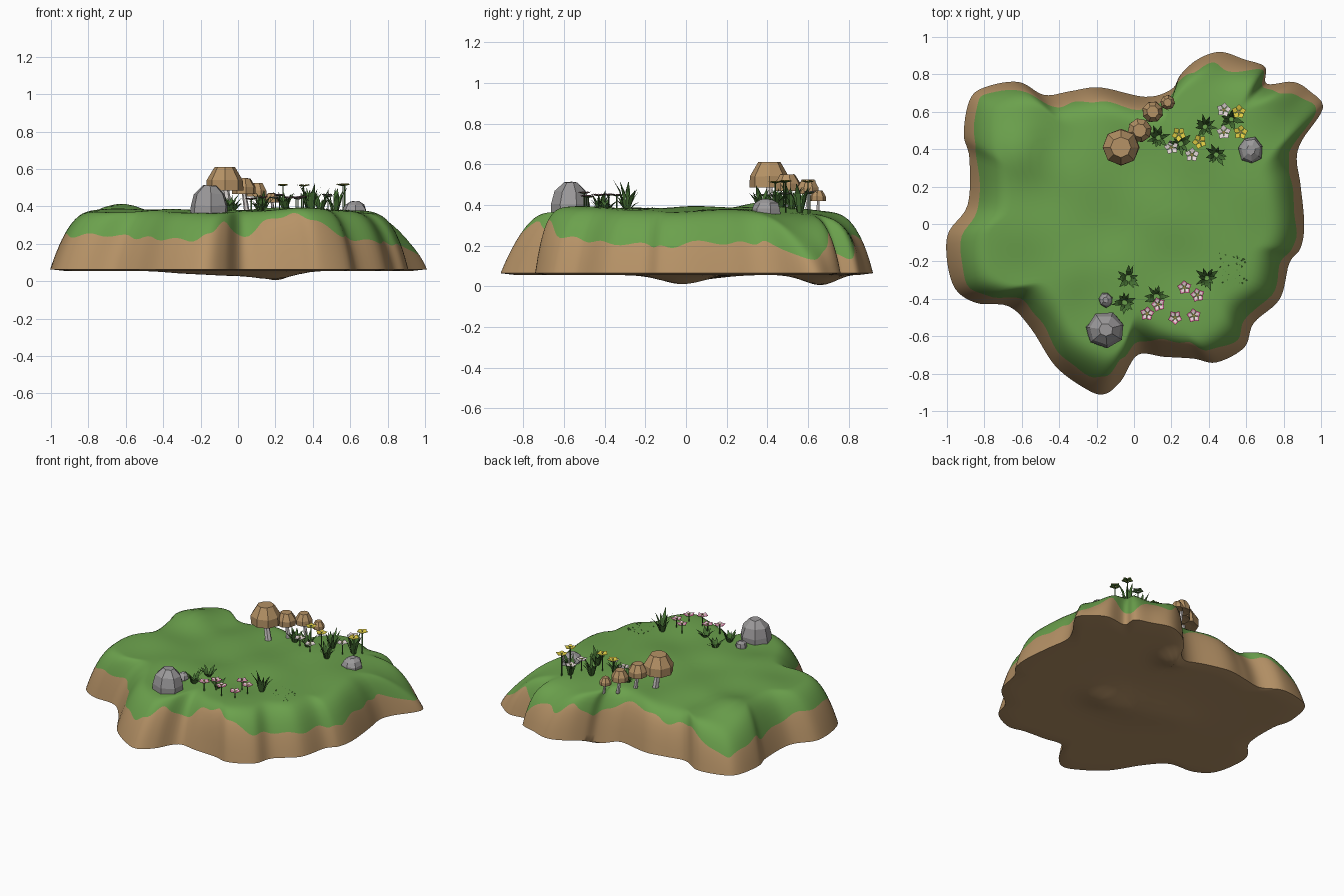
import bpy, bmesh, math, random
from mathutils import Vector

random.seed(4)
if "Cube" in bpy.data.objects:
    bpy.data.objects.remove(bpy.data.objects["Cube"])


def material(name, *rgb):
    m = bpy.data.materials.new(name)
    m.use_nodes = True
    m.diffuse_color = (*rgb, 1)
    bsdf = m.node_tree.nodes["Principled BSDF"]
    bsdf.inputs["Base Color"].default_value = (*rgb, 1)
    bsdf.inputs["Roughness"].default_value = 0.9
    return m


grass = material("grass green", .147, .355, .073)
earth = material("earth brown", .47, .29, .135)
cap_tan = material("mushroom tan", .46, .285, .13)
pale = material("pale stem", .68, .64, .63)
stone = material("stone grey", .33, .32, .325)
leaf = material("leaf green", .06, .16, .033)
pink = material("petal pink", .7, .18, .36)
yellow = material("petal yellow", .76, .62, .06)
white = material("petal white", .82, .72, .72)
amber = material("flower centre", .26, .23, .06)


def build(name, verts, faces, mats, index=None, closed=False):
    me = bpy.data.meshes.new(name)
    me.from_pydata(verts, [], faces)
    for m in mats:
        me.materials.append(m)
    if index:
        for p, i in zip(me.polygons, index):
            p.material_index = i
    if closed:
        bm = bmesh.new()
        bm.from_mesh(me)
        bmesh.ops.recalc_face_normals(bm, faces=bm.faces)
        bm.to_mesh(me)
        bm.free()
    ob = bpy.data.objects.new(name, me)
    bpy.context.collection.objects.link(ob)
    return ob


# Ground height: a plateau with soft mounds and sagging corners (x, y, rise, spread)
MOUNDS = [(-.62, .38, .045, .11), (-.62, -.05, .018, .12), (-.35, -.3, .015, .1),
          (-.1, -.2, .012, .1), (.3, .05, .022, .15), (.35, -.45, .02, .16), (.3, .42, .015, .18),
          (-.43, .42, -.018, .09), (.97, .63, -.17, .16), (.5, .9, -.12, .12),
          (-.87, .66, -.06, .14), (-.3, .72, -.03, .12), (-.18, -.9, -.06, .13)]
# Sagging spots of the base
PITS = [(.2, -.02, .04, .1), (-.05, .02, .025, .14), (.2, .66, .05, .08), (-.3, .06, .01, .1)]


def bumps(x, y, table):
    return sum(a * math.exp(-((x - u) ** 2 + (y - v) ** 2) / (2 * s * s)) for u, v, a, s in table)


def ground(x, y):
    ripple = .007 * math.sin(11 * x + 4 * y) * math.cos(9 * y - 3 * x)
    return .37 + bumps(x, y, MOUNDS) + ripple


def base(x, y):
    return .064 - bumps(x, y, PITS)


def steepness(x, y):
    """Banks are gentle on the left and steep at the back, right and front right."""
    r = x * x + y * y
    back = 2.4 * max(0, y) ** 2 / r
    front = 2.4 * math.exp(-((x - .34) / .2) ** 2) if y < 0 else 0
    return 2.3 + back + front + .7 * max(0, x) ** 2 / r


# Island outline in hundredths: x, y, and how far up the bank the bare earth reaches (percent)
BANK = .23
OUTLINE = [(91, 0, 48), (89, 21, 48), (87, 35, 55), (90, 45, 58), (101, 62, 50), (94, 71, 65),
           (85, 76, 82), (71, 75, 38), (70, 84, 35), (59, 88, 85), (46, 92, 78), (34, 88, 85),
           (25, 80, 55), (20, 72, 62), (6, 68, 80), (-18, 73, 84), (-34, 71, 78), (-48, 69, 80),
           (-62, 76, 74), (-80, 73, 50), (-88, 66, 52), (-91, 48, 60), (-88, 35, 46), (-89, 10, 50),
           (-100, -7, 64), (-97, -32, 58), (-85, -42, 58), (-67, -44, 58), (-55, -56, 55),
           (-42, -76, 52), (-26, -88, 60), (-16, -91, 76), (-7, -84, 82), (2, -70, 58),
           (16, -71, 82), (32, -72, 90), (44, -74, 86), (59, -66, 58), (64, -53, 53),
           (78, -40, 50), (83, -21, 45), (89, -13, 42)]


def smooth_loop(points, steps):
    pts = [Vector(p) / 100 for p in points]
    n, out = len(pts), []
    for i in range(n):
        a, b, c, d = (pts[(i + k) % n] for k in (-1, 0, 1, 2))
        for k in range(steps):
            t = k / steps
            out.append(b + (c - a) * t / 2 + (a * 2 - b * 5 + c * 4 - d) * t * t / 2
                       + (b * 3 - a - c * 3 + d) * t ** 3 / 2)
    return out


# Island: bank rings meeting at the turf line, then plateau rings, then the underside
LOW, HIGH, FLAT, UNDER = 5, 8, 14, 14
loop = smooth_loop(OUTLINE, 6)
N = len(loop)
rings = []
for k in range(LOW + HIGH + FLAT):
    ring = []
    for j, p in enumerate(loop):
        x, y = p.x, p.y
        foot, power = base(x, y), steepness(x, y)
        wobble = .03 * math.sin(j * .9) + .02 * math.sin(j * .37)
        turf = 1 - (1 - min(max(p.z + wobble, .15), .95)) ** (1 / power)
        if k < LOW:
            s = turf * k / LOW
        else:
            s = min(1, turf + (1 - turf) * (k - LOW) / HIGH)
        keep = 1 - BANK * s / math.hypot(x, y)
        if k > LOW + HIGH:
            keep *= 1 - (k - LOW - HIGH) / FLAT
        x, y = x * keep, y * keep
        rise = 1 - (1 - s) ** power
        ring.append((x, y, foot + (ground(x, y) - foot) * rise))
    rings.append(ring)
under = []
for k in range(1, UNDER):
    q = 1 - k / UNDER
    under.append([(p.x * q, p.y * q, base(p.x * q, p.y * q) - .008) for p in loop])
rings = under[::-1] + rings
verts = [v for ring in rings for v in ring]
faces, index = [], []
for k in range(len(rings) - 1):
    for j in range(N):
        n = (j + 1) % N
        faces.append((k * N + j, k * N + n, k * N + N + n, k * N + N + j))
        index.append(0 if k >= len(under) + LOW else 1)
verts += [(0, 0, base(0, 0) - .008), (0, 0, ground(0, 0))]
last = (len(rings) - 1) * N
for j in range(N):
    n = (j + 1) % N
    faces += [(n, j, len(verts) - 2), (last + j, last + n, len(verts) - 1)]
    index += [1, 0]
island = build("island", verts, faces, [grass, earth], index, True)
bpy.context.view_layer.objects.active = island
island.select_set(True)
bpy.ops.object.shade_smooth_by_angle(angle=math.radians(60))


def lathe(name, profile, sides, loc, mat, size=(1, 1, 1), jitter=0, lean=(0, 0), turn=0):
    """Stack of polygon rings (radius, height) with flat ends."""
    vs, fs = [], []
    for r, z in profile:
        for i in range(sides):
            a = turn + math.tau * i / sides
            q = r * (1 + random.uniform(-jitter, jitter))
            vs.append((loc[0] + q * math.cos(a) * size[0] + lean[0] * z,
                       loc[1] + q * math.sin(a) * size[1] + lean[1] * z,
                       loc[2] + z * size[2] * (1 + random.uniform(-jitter, jitter) / 2)))
    for k in range(len(profile) - 1):
        for i in range(sides):
            n = (i + 1) % sides
            fs.append((k * sides + i, k * sides + n, k * sides + sides + n, k * sides + sides + i))
    fs += [tuple(range(sides))[::-1], tuple(range(len(vs) - sides, len(vs)))]
    return build(name, vs, fs, [mat], None, True)


# Rocks: x, y, half widths, height
ROCK = [(1, -.35), (.98, .25), (.8, .68), (.36, 1)]
for name, x, y, a, b, h in [("large_rock", -.152, -.565, .106, .096, .145),
                            ("side_rock", .625, .395, .066, .076, .062),
                            ("small_rock", -.152, -.405, .037, .042, .045)]:
    lathe(name, ROCK, 7, (x, y, ground(x, y)), stone, (a, b, h), .08, turn=.3)

# Mushrooms: x, y, cap radius, top height
CAP = [(.55, .06), (.98, 0), (.97, .45), (.55, 1)]
for i, (x, y, r, top) in enumerate([(-.07, .41, .1, .61), (.03, .5, .066, .55),
                                    (.1, .6, .058, .525), (.18, .65, .04, .47)]):
    depth = r * 1.25
    lathe(f"mushroom_cap_{i}", CAP, 8, (x, y, top - depth), cap_tan, (r, r, depth), .03, turn=i)
    z = ground(x, y) - .02
    tall = top - depth * .75 - z
    lathe(f"mushroom_stem_{i}", [(r * .24, 0), (r * .17, tall)], 6, (x + .15 * tall, y, z), pale,
          lean=(-.15, 0))


# Grass tufts made of bent blades
def tuft(name, x, y, count, reach, height, wide=.012):
    vs, fs = [], []
    for i in range(count):
        a = math.tau * i / count + random.uniform(-.3, .3)
        out = Vector((math.cos(a), math.sin(a), 0))
        side = Vector((-out.y, out.x, 0)) * wide * random.uniform(.7, 1.1)
        root = Vector((x, y, ground(x, y) - .01)) + out * .01
        far, up = reach * random.uniform(.6, 1.1), height * random.uniform(.55, 1.1)
        mid = root + out * far * .45 + Vector((0, 0, up * .65))
        tip = root + out * far + Vector((0, 0, up))
        b = len(vs)
        vs += [root - side * .6, root + side * .6, mid + side, mid - side, tip]
        fs += [(b, b + 1, b + 2, b + 3), (b + 3, b + 2, b + 4)]
    build(name, vs, fs, [leaf])


# Tufts: x, y, height
TUFTS = [(-.03, -.29, .07), (-.05, -.42, .1), (.39, -.29, .145), (.13, .46, .11), (.38, .52, .14),
         (.44, .37, .12), (.52, .56, .14), (.25, .43, .1), (.12, -.39, .06)]
for i, (x, y, h) in enumerate(TUFTS):
    tuft(f"grass_tuft_{i}", x, y, 11, .058, h)
for i in range(14):
    x, y = random.uniform(.42, .6), random.uniform(-.3, -.16)
    tuft(f"ground_sprig_{i}", x, y, 3, .018, .016, .005)


# Flowers: five kite petals with inner plates above and sepals below, a hexagon centre, a stem
def flower(name, x, y, top, r, outer, inner):
    vs, fs, idx = [], [], []
    turn = random.uniform(0, 1)

    def at(a, q, z):
        return (x + q * math.cos(a), y + q * math.sin(a), top + z)

    for i in range(5):
        a = turn + math.tau * i / 5
        for slot, tip, wide, lift in ((0, 1, .61, 0), (1, .76, .42, .002), (3, .95, .58, -.003)):
            b = len(vs)
            vs += [at(a, r * .1, lift), at(a - wide, r * .72 * tip, .006 + lift),
                   at(a, r * tip, .008 + lift), at(a + wide, r * .72 * tip, .006 + lift)]
            fs.append((b, b + 1, b + 2, b + 3))
            idx.append(slot)
    b = len(vs)
    vs += [at(math.tau * i / 6, r * .24, .009) for i in range(6)]
    fs.append(tuple(range(b, b + 6)))
    idx.append(2)
    b = len(vs)
    low = ground(x, y) - .01 - top
    vs += [at(math.tau * i / 3, .004, z) for z in (low, .001) for i in range(3)]
    for i in range(3):
        n = (i + 1) % 3
        fs.append((b + i, b + n, b + 3 + n, b + 3 + i))
        idx.append(3)
    build(name, vs, fs, [outer, inner, amber, leaf], idx)


BEDS = [("pink_flower", pink, white, .442, [(.07, -.48), (.13, -.43), (.22, -.5), (.32, -.49),
                                           (.34, -.38), (.27, -.34)]),
        ("yellow_flower", yellow, yellow, .5, [(.24, .48), (.35, .44), (.56, .6), (.57, .49)]),
        ("white_flower", white, white, .455, [(.2, .41), (.31, .37), (.48, .61), (.48, .49)])]
for name, outer, inner, top, spots in BEDS:
    for i, (x, y) in enumerate(spots):
        flower(f"{name}_{i}", x, y, top + random.uniform(-.015, .015), .04, outer, inner)
